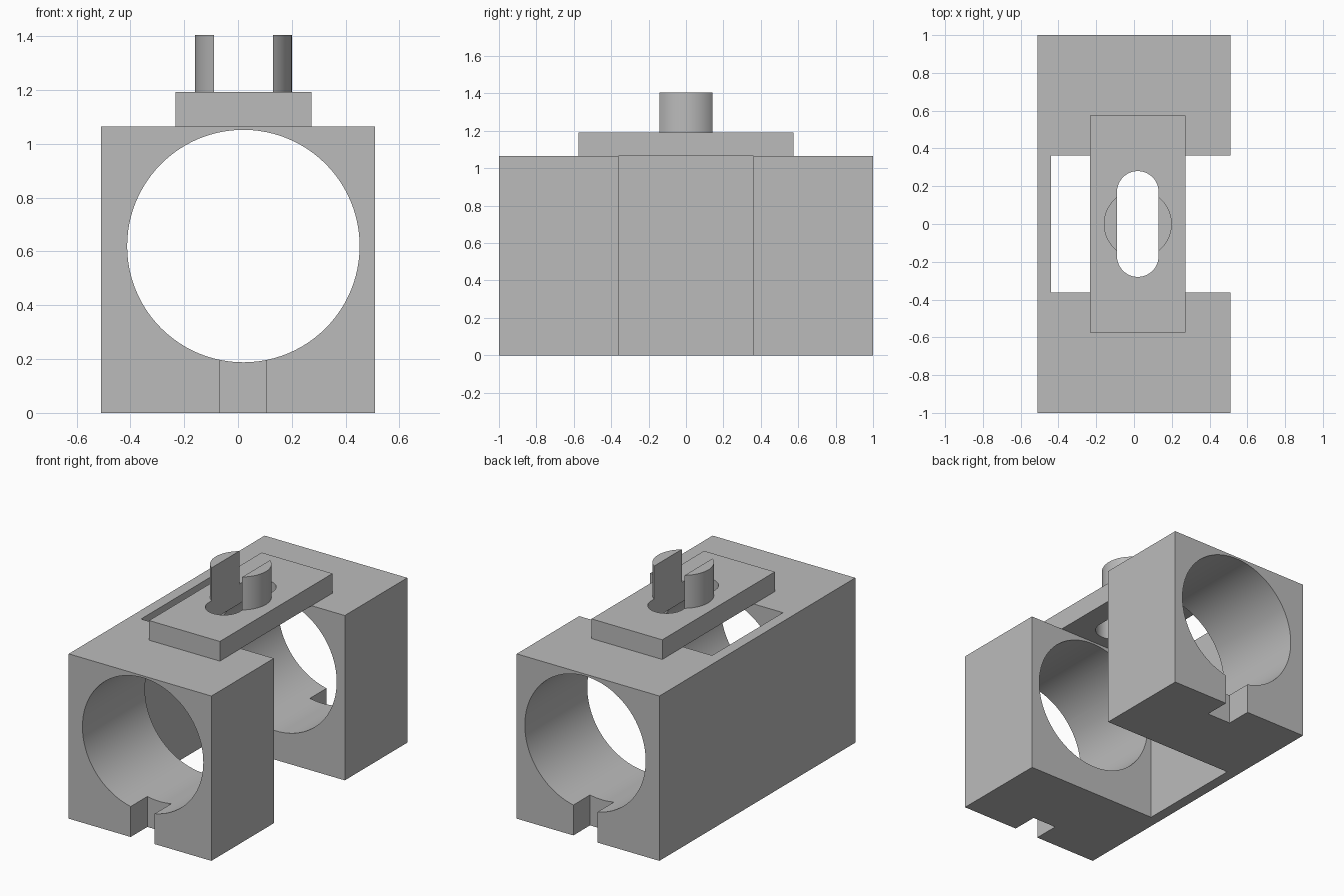
import bpy
import math

if "Cube" in bpy.data.objects:
    bpy.data.objects.remove(bpy.data.objects["Cube"], do_unlink=True)

GREY = (0.5, 0.5, 0.5, 1)
grey = bpy.data.materials.new("plain_grey")
grey.use_nodes = True
grey.diffuse_color = GREY
grey.node_tree.nodes["Principled BSDF"].inputs["Base Color"].default_value = GREY

AXIS = 0.02      # x of the bore, slot and post
SLOT = 0.11      # half width of the rounded slot


def finish(name):
    obj = bpy.context.object
    obj.name = name
    obj.data.materials.append(grey)
    return obj


def box(name, low, high):
    bpy.ops.mesh.primitive_cube_add(size=1, location=[(a + b) / 2 for a, b in zip(low, high)])
    bpy.context.object.scale = [b - a for a, b in zip(low, high)]
    bpy.ops.object.transform_apply(location=False, rotation=False, scale=True)
    return finish(name)


def cylinder(name, radius, depth, location, rotation=(0, 0, 0)):
    bpy.ops.mesh.primitive_cylinder_add(vertices=96, radius=radius, depth=depth,
                                        location=location, rotation=rotation)
    return finish(name)


def cut(target, cutter):
    mod = target.modifiers.new("cut", "BOOLEAN")
    mod.operation = "DIFFERENCE"
    mod.solver = "EXACT"
    mod.object = cutter
    bpy.context.view_layer.objects.active = target
    bpy.ops.object.modifier_apply(modifier=mod.name)
    bpy.data.objects.remove(cutter, do_unlink=True)


def smooth(obj):
    bpy.ops.object.select_all(action="DESELECT")
    obj.select_set(True)
    bpy.context.view_layer.objects.active = obj
    bpy.ops.object.shade_smooth_by_angle(angle=math.radians(30))


# Block with a lengthwise bore and a side opening that leaves one thin wall
body = box("bored_block", (-0.51, -1, 0), (0.51, 1, 1.065))
cut(body, cylinder("bore", 0.432, 3, (AXIS, 0, 0.62), (math.pi / 2, 0, 0)))
cut(body, box("side_opening", (-0.44, -0.362, -1), (1, 0.362, 2)))

# Key notches under the bore at both ends
for side in (-1, 1):
    ends = sorted((side * 0.83, side * 1.2))
    cut(body, box("notch", (-0.067, ends[0], -0.2), (0.105, ends[1], 0.4)))

# Top plate with a rounded slot
plate = box("top_plate", (-0.233, -0.575, 1.065), (0.273, 0.575, 1.192))
cut(plate, box("slot_middle", (AXIS - SLOT, -0.17, 0.8), (AXIS + SLOT, 0.17, 1.6)))
for y in (-0.17, 0.17):
    cut(plate, cylinder("slot_end", SLOT, 0.8, (AXIS, y, 1.2)))

# Round post split in two by the slot
post = cylinder("split_post", 0.18, 0.213, (AXIS, 0, 1.2985))
cut(post, box("post_gap", (AXIS - SLOT, -1, 1), (AXIS + SLOT, 1, 2)))

for part in (body, plate, post):
    smooth(part)
